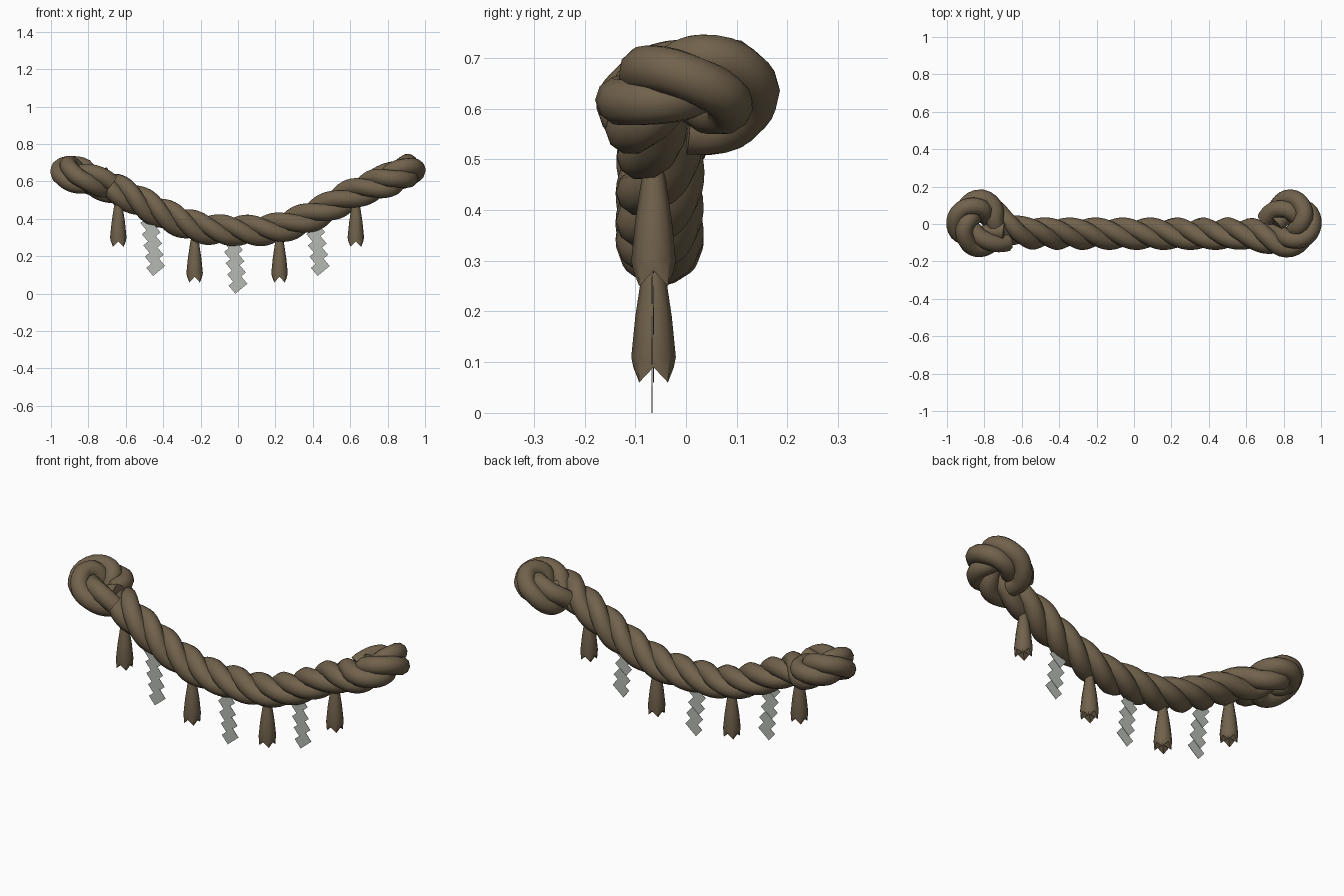
import bpy, bmesh, math
from mathutils import Vector

if "Cube" in bpy.data.objects:
    bpy.data.objects.remove(bpy.data.objects["Cube"])


def material(name, rgb):
    m = bpy.data.materials.new(name)
    m.diffuse_color = (*rgb, 1)
    m.use_nodes = True
    m.node_tree.nodes["Principled BSDF"].inputs["Base Color"].default_value = m.diffuse_color
    return m


STRAW = material("straw brown", (0.165, 0.122, 0.072))
PAPER = material("paper grey", (0.47, 0.49, 0.45))


def add_mesh(name, bm, mat):
    bmesh.ops.recalc_face_normals(bm, faces=bm.faces[:])
    me = bpy.data.meshes.new(name)
    bm.to_mesh(me)
    bm.free()
    me.materials.append(mat)
    ob = bpy.data.objects.new(name, me)
    bpy.context.collection.objects.link(ob)
    return ob


def smooth(ob, degrees):
    bpy.ops.object.select_all(action='DESELECT')
    ob.select_set(True)
    bpy.context.view_layer.objects.active = ob
    bpy.ops.object.shade_smooth_by_angle(angle=math.radians(degrees))


# Rope centre line: left loop, sagging span, right loop
PATH = [Vector(p) for p in [
    (-0.69, -0.060, 0.595), (-0.77, -0.085, 0.605), (-0.85, -0.086, 0.618),
    (-0.912, -0.03, 0.648),
    (-0.905, 0.05, 0.660), (-0.83, 0.098, 0.638), (-0.765, 0.070, 0.600),
    (-0.715, 0.0, 0.580), (-0.60, -0.045, 0.532), (-0.40, -0.052, 0.425),
    (-0.20, -0.052, 0.352), (0, -0.052, 0.338), (0.20, -0.052, 0.348),
    (0.40, -0.052, 0.418), (0.60, -0.052, 0.525), (0.72, -0.075, 0.575),
    (0.82, -0.093, 0.608), (0.905, -0.04, 0.655), (0.910, 0.05, 0.660),
    (0.845, 0.098, 0.635), (0.775, 0.070, 0.600), (0.735, 0.0, 0.590)]]


def sample_path(step=0.015):
    """Smooth path through the points, with evenly spaced samples."""
    p = [2 * PATH[0] - PATH[1]] + PATH + [2 * PATH[-1] - PATH[-2]]
    fine = []
    for i in range(1, len(p) - 2):
        a, b, c, d = p[i - 1:i + 3]
        for k in range(30):
            t = k / 30
            fine.append(0.5 * (2 * b + (c - a) * t + (2 * a - 5 * b + 4 * c - d) * t * t
                               + (3 * b - a - 3 * c + d) * t ** 3))
    fine.append(PATH[-1])
    out, run = [fine[0]], 0
    for a, b in zip(fine, fine[1:]):
        run += (b - a).length
        if run >= step:
            out.append(b)
            run = 0
    return out


# Three strands twisted round the centre line
SIDES, STRAND_R, OFFSET, PITCH = 10, 0.047, 0.040, 0.44
centre = sample_path()
Z = Vector((0, 0, 1))


def strand(phase):
    pts, angle = [], phase
    for i, c in enumerate(centre):
        t = (centre[min(i + 1, len(centre) - 1)] - centre[max(i - 1, 0)]).normalized()
        side = t.cross(Z).normalized()
        up = side.cross(t)
        if i:
            angle += (c - centre[i - 1]).length * 2 * math.pi / PITCH
        pts.append((c + OFFSET * (math.cos(angle) * up + math.sin(angle) * side), side))
    bm = bmesh.new()
    rings = []
    for i, (c, side) in enumerate(pts):
        t = (pts[min(i + 1, len(pts) - 1)][0] - pts[max(i - 1, 0)][0]).normalized()
        u = (side - t * side.dot(t)).normalized()
        v = t.cross(u)
        rings.append([bm.verts.new(c + STRAND_R * (math.cos(a) * u + math.sin(a) * v))
                      for a in (2 * math.pi * k / SIDES for k in range(SIDES))])
    for r, s in zip(rings, rings[1:]):
        for k in range(SIDES):
            n = (k + 1) % SIDES
            bm.faces.new((r[k], r[n], s[n], s[k]))
    bm.faces.new(rings[0])
    bm.faces.new(rings[-1])
    return bm


for n in range(3):
    smooth(add_mesh(f"rope_strand_{n + 1}", strand(0.5 + n * 2 * math.pi / 3), STRAW), 40)


# Straw tassels: flared eight-sided bundles with four pointed tips
def tassel(name, x, z):
    bm = bmesh.new()
    rings = []
    for h, r in ((0.25, 0.016), (0.21, 0.024), (0.13, 0.036), (0.05, 0.044), (0.0, 0.040)):
        ring = []
        for k in range(8):
            a = math.pi / 4 * k
            tip = 0.03 if h == 0 and k % 2 == 0 else 0
            ring.append(bm.verts.new((x + r * math.cos(a), -0.064 + r * math.sin(a),
                                      z + h + tip)))
        rings.append(ring)
    for r, s in zip(rings, rings[1:]):
        for k in range(8):
            n = (k + 1) % 8
            bm.faces.new((r[k], r[n], s[n], s[k]))
    bm.faces.new(rings[0])
    hub = bm.verts.new((x, -0.064, z + 0.03))
    for k in range(8):
        bm.faces.new((rings[-1][k], rings[-1][(k + 1) % 8], hub))
    smooth(add_mesh(name, bm, STRAW), 50)


for n, (x, z) in enumerate([(-0.64, 0.25), (-0.232, 0.06), (0.222, 0.06), (0.63, 0.25)]):
    tassel(f"tassel_{n + 1}", x, z)


# Paper streamers: stepped thin plates, each tilted in the front plane
def streamer(name, x, z):
    bm = bmesh.new()
    for i in range(5):
        cx, cz = x - 0.008 * i, z + 0.048 + 0.060 * i
        y = -0.066 + (0.0015 if i % 2 else -0.0015)
        front, back = [], []
        for dx, dz in ((-0.050, -0.005), (-0.014, -0.048), (0.050, 0.005), (0.014, 0.048)):
            front.append(bm.verts.new((cx + dx, y - 0.001, cz + dz)))
            back.append(bm.verts.new((cx + dx, y + 0.001, cz + dz)))
        bm.faces.new(front)
        bm.faces.new(back[::-1])
        for k in range(4):
            n = (k + 1) % 4
            bm.faces.new((front[k], back[k], back[n], front[n]))
    add_mesh(name, bm, PAPER)


for n, (x, z) in enumerate([(-0.44, 0.095), (0.0, 0.0), (0.44, 0.095)]):
    streamer(f"paper_streamer_{n + 1}", x, z)
